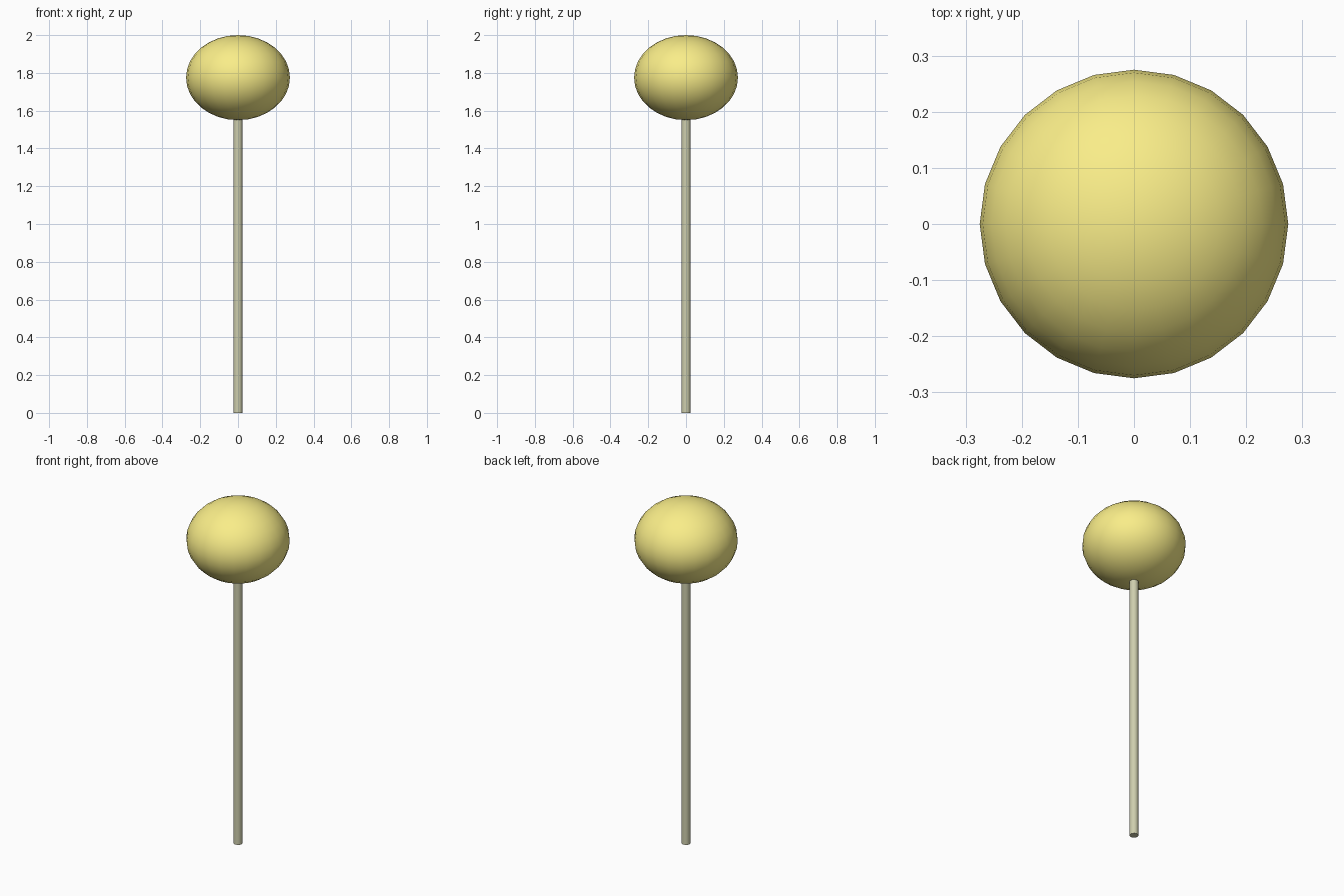
import bpy
import math

if "Cube" in bpy.data.objects:
    bpy.data.objects.remove(bpy.data.objects["Cube"])


def paint(obj, name, rgb):
    mat = bpy.data.materials.new(name)
    mat.diffuse_color = (*rgb, 1.0)
    mat.use_nodes = True
    mat.node_tree.nodes["Principled BSDF"].inputs["Base Color"].default_value = mat.diffuse_color
    obj.data.materials.append(mat)


# Thin round stem, its top hidden inside the head
STEM_TOP = 1.58
bpy.ops.mesh.primitive_cylinder_add(vertices=12, radius=0.024, depth=STEM_TOP,
                                    location=(0, 0, STEM_TOP / 2))
stem = bpy.context.object
stem.name = "stem"
bpy.ops.object.shade_smooth_by_angle(angle=math.radians(40))
paint(stem, "stem_olive", (0.62, 0.62, 0.42))

# Slightly flattened round head
bpy.ops.mesh.primitive_uv_sphere_add(segments=24, ring_count=16, radius=1,
                                     location=(0, 0, 1.775))
head = bpy.context.object
head.name = "head"
head.scale = (0.275, 0.275, 0.225)
bpy.ops.object.transform_apply(location=False, rotation=False, scale=True)
bpy.ops.object.shade_smooth()
paint(head, "head_yellow", (0.95, 0.85, 0.25))
